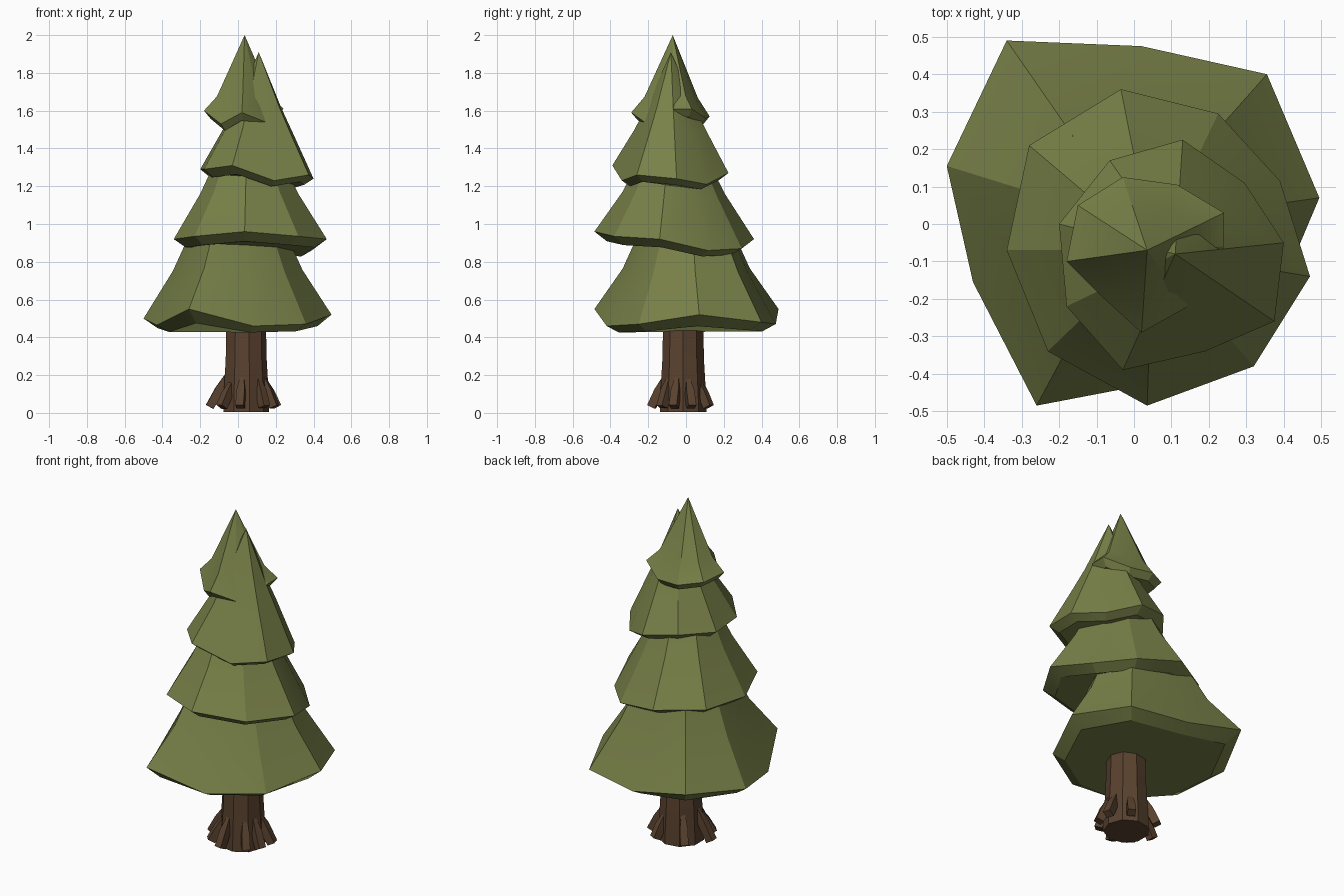
import bpy, bmesh, math
from mathutils import Vector

cube = bpy.data.objects.get("Cube")
if cube:
    bpy.data.objects.remove(cube, do_unlink=True)


def make_material(name, color):
    mat = bpy.data.materials.new(name)
    mat.use_nodes = True
    mat.diffuse_color = (*color, 1)
    mat.node_tree.nodes["Principled BSDF"].inputs["Base Color"].default_value = (*color, 1)
    return mat


foliage_green = make_material("foliage green", (0.19, 0.22, 0.065))
bark_brown = make_material("bark brown", (0.1, 0.054, 0.028))


def loft(name, rings, material):
    """Skin a stack of equal-length rings and cap both ends."""
    bm = bmesh.new()
    loops = [[bm.verts.new(p) for p in ring] for ring in rings]
    count = len(loops[0])
    for low, high in zip(loops, loops[1:]):
        for i in range(count):
            j = (i + 1) % count
            bm.faces.new((low[i], low[j], high[j], high[i]))
    bm.faces.new(loops[0])
    bm.faces.new(loops[-1])
    bmesh.ops.remove_doubles(bm, verts=bm.verts, dist=0.0005)
    bmesh.ops.recalc_face_normals(bm, faces=bm.faces)
    mesh = bpy.data.meshes.new(name)
    bm.to_mesh(mesh)
    bm.free()
    mesh.materials.append(material)
    obj = bpy.data.objects.new(name, mesh)
    bpy.context.collection.objects.link(obj)
    bpy.ops.object.select_all(action="DESELECT")
    obj.select_set(True)
    bpy.context.view_layer.objects.active = obj
    bpy.ops.object.shade_smooth_by_angle(angle=math.radians(22))


def branch_tier(name, center, rim, profile, lip, tuck, floor_blend):
    """Ragged cone: tucked underside, jagged rim, then rings of (scale, height)."""
    cx, cy = center
    mean_z = sum(p[2] for p in rim) / len(rim)

    def scaled(p, scale, z):
        return Vector((cx + (p[0] - cx) * scale, cy + (p[1] - cy) * scale, z))

    # the underside is flatter than the rim above it
    under = [scaled(p, tuck, p[2] + (mean_z - p[2]) * floor_blend - lip) for p in rim]
    rings = [under, [Vector(p) for p in rim]]
    for scale, height in profile:
        # the rim raggedness fades out towards the top
        rings.append([scaled(p, scale, height + (p[2] - mean_z) * scale * 0.4) for p in rim])
    loft(name, rings, foliage_green)


# Foliage tiers, each with its own ragged rim running counter-clockwise
branch_tier("bottom_branches", (0, 0), [
    (-.34, .49, .55), (-.5, .155, .5), (-.43, -.155, .465), (-.26, -.485, .55),
    (.08, -.42, .46), (.36, -.25, .47), (.495, .07, .52), (.355, .4, .48),
    (.02, .475, .47)], [(.69, .75), (.48, .98)], .05, .85, .45)

branch_tier("lower_middle_branches", (.05, -.07), [
    (-.035, .36, .92), (-.28, .21, .93), (-.34, -.07, .92), (-.23, -.34, .935),
    (.035, -.485, .96), (.32, -.38, .935), (.47, -.14, .92), (.39, .115, .86),
    (.225, .295, .87)], [(.64, 1.16), (.44, 1.33)], .043, .84, .2)

branch_tier("upper_middle_branches", (.11, -.08), [
    (.13, .225, 1.27), (-.065, .17, 1.3), (-.2, 0, 1.29), (-.18, -.22, 1.29),
    (-.03, -.39, 1.31), (.19, -.34, 1.23), (.375, -.26, 1.26), (.4, -.05, 1.24),
    (.295, .11, 1.21)], [(.62, 1.49), (.41, 1.62), (0, 1.91)], .038, .83, .2)

branch_tier("top_branches", (.035, -.07), [
    (-.03, .125, 1.57), (-.15, .05, 1.59), (-.18, -.1, 1.6), (-.09, -.19, 1.53),
    (.02, -.29, 1.59), (.145, -.22, 1.54), (.24, -.06, 1.61), (.24, .03, 1.61),
    (.115, .105, 1.56)], [(.68, 1.67), (0, 2)], .04, .84, .1)

# Trunk with a slight taper and a flared foot
TRUNK = Vector((.04, -.015, 0))


def trunk_ring(radius, z, sides=9):
    return [TRUNK + Vector((radius * math.cos(math.tau * i / sides),
                            radius * math.sin(math.tau * i / sides), z))
            for i in range(sides)]


loft("trunk", [trunk_ring(.125, .005), trunk_ring(.125, .06), trunk_ring(.112, .28),
               trunk_ring(.105, .6)], bark_brown)


# Roots: straight tapering pegs leaning out from the trunk
def root(name, degrees, reach, height):
    angle = math.radians(degrees)
    out = Vector((math.cos(angle), math.sin(angle), 0))
    side = Vector((-out.y, out.x, 0))
    foot = TRUNK + out * reach + Vector((0, 0, .032))
    top = TRUNK + out * .09 + Vector((0, 0, height))
    thick = (top - foot).normalized().cross(side)

    def section(mid, width, depth):
        return [mid + side * width * a + thick * depth * b
                for a, b in ((-1, -1), (1, -1), (1, 1), (-1, 1))]

    loft(name, [section(foot, .022, .022), section(foot.lerp(top, .5), .021, .023),
                section(top, .008, .012)], bark_brown)


for number, (degrees, reach, height) in enumerate([
        (15, .17, .19), (60, .155, .17), (130, .165, .2), (183, .19, .21),
        (222, .17, .17), (260, .17, .2), (312, .15, .2), (342, .16, .2)], 1):
    root(f"root_{number}", degrees, reach, height)
